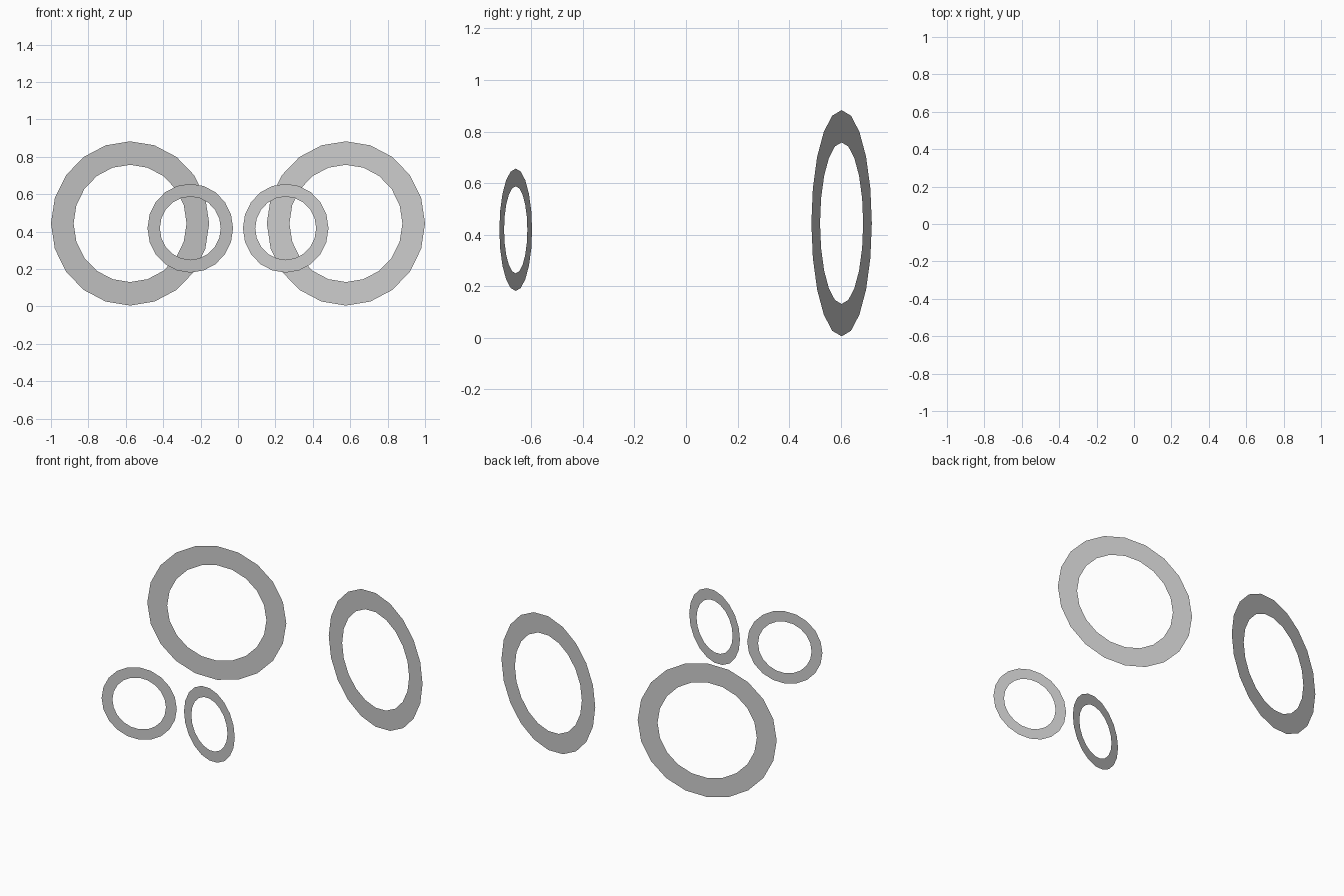
import bpy, bmesh, math
from mathutils import Matrix

if "Cube" in bpy.data.objects:
    bpy.data.objects.remove(bpy.data.objects["Cube"])

SEGMENTS = 20
TILT = math.radians(15.5)


def flat_ring(name, centre, outer, inner, angle):
    """Upright flat ring facing -y, turned about z."""
    bm = bmesh.new()
    loops = []
    for r in (outer, inner):
        loops.append([bm.verts.new((r * math.cos(a), 0, r * math.sin(a)))
                      for a in (2 * math.pi * i / SEGMENTS for i in range(SEGMENTS))])
    out, inn = loops
    for i in range(SEGMENTS):
        j = (i + 1) % SEGMENTS
        bm.faces.new((out[i], out[j], inn[j], inn[i]))
    bm.transform(Matrix.Translation(centre) @ Matrix.Rotation(angle, 4, 'Z'))
    mesh = bpy.data.meshes.new(name)
    bm.to_mesh(mesh)
    bm.free()
    obj = bpy.data.objects.new(name, mesh)
    bpy.context.collection.objects.link(obj)
    return obj


# Mirrored pairs: large rings at the back, small rings at the front
for side, s in (("left", -1), ("right", 1)):
    flat_ring("large_back_ring_" + side, (s * 0.577, 0.604, 0.444), 0.439, 0.3135, -s * TILT)
    flat_ring("small_front_ring_" + side, (s * 0.255, -0.661, 0.4185), 0.2375, 0.169, -s * TILT)
